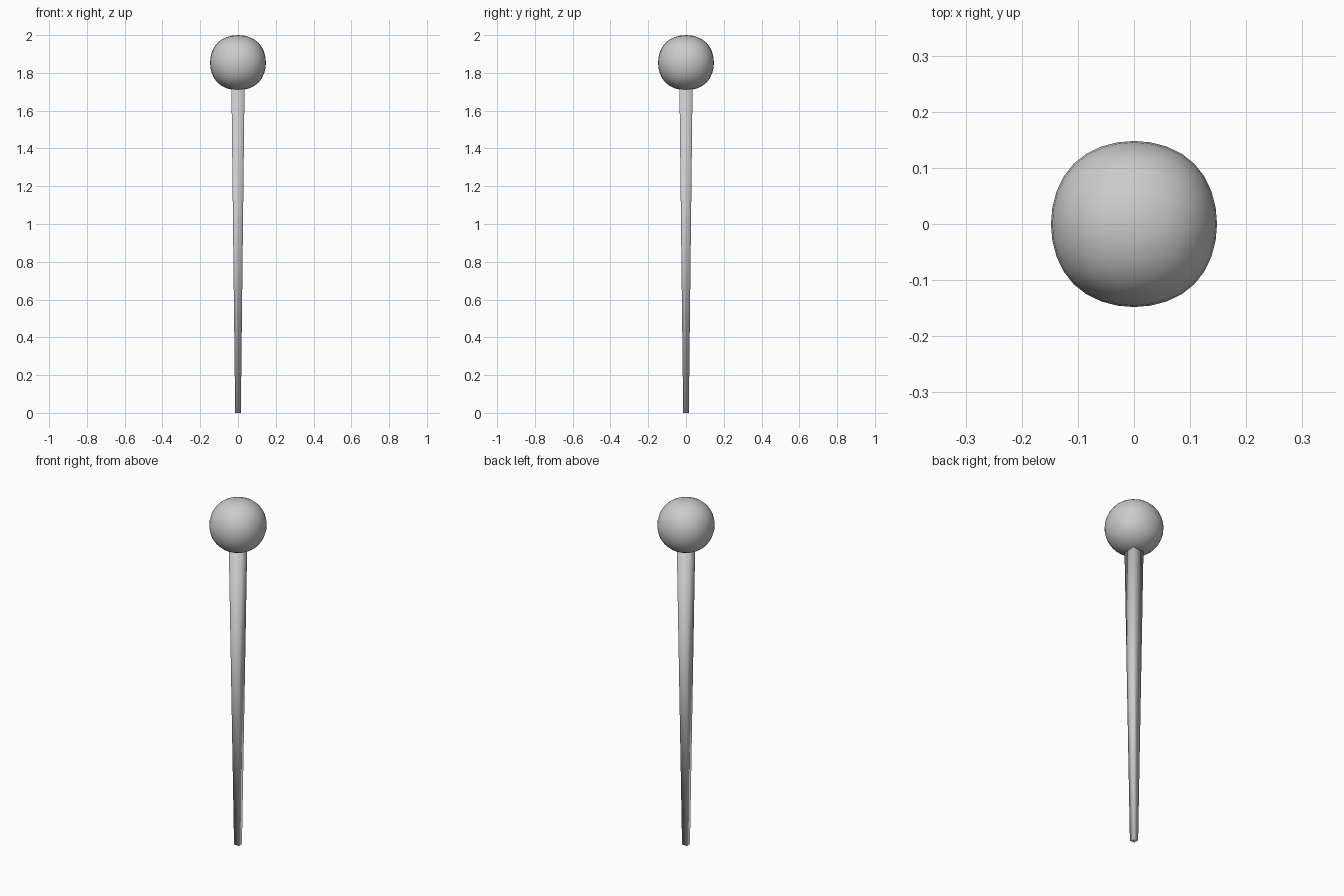
import bpy, bmesh
from mathutils import Vector

if "Cube" in bpy.data.objects:
    bpy.data.objects.remove(bpy.data.objects["Cube"])


def smooth_box(name, z0, z1, half_bottom, half_top):
    """Square box, optionally tapered along z, fully smooth shaded."""
    bm = bmesh.new()
    bmesh.ops.create_cube(bm, size=2)
    for v in bm.verts:
        h = half_top if v.co.z > 0 else half_bottom
        z = z1 if v.co.z > 0 else z0
        v.co = Vector((v.co.x * h, v.co.y * h, z))
    for f in bm.faces:
        f.smooth = True
    mesh = bpy.data.meshes.new(name)
    bm.to_mesh(mesh)
    bm.free()
    obj = bpy.data.objects.new(name, mesh)
    bpy.context.collection.objects.link(obj)
    return obj


# Tapered square shaft, its top buried in the knob
smooth_box("shaft", 0, 1.75, 0.015, 0.035)

# Rounded knob: a subdivided cube (limit surface is about 0.84 of the cage)
half, half_z, centre = 0.148 / 0.8395, 0.146 / 0.8395, 1.854
knob = smooth_box("knob", centre - half_z, centre + half_z, half, half)
sub = knob.modifiers.new("round", "SUBSURF")
sub.levels = sub.render_levels = 3
